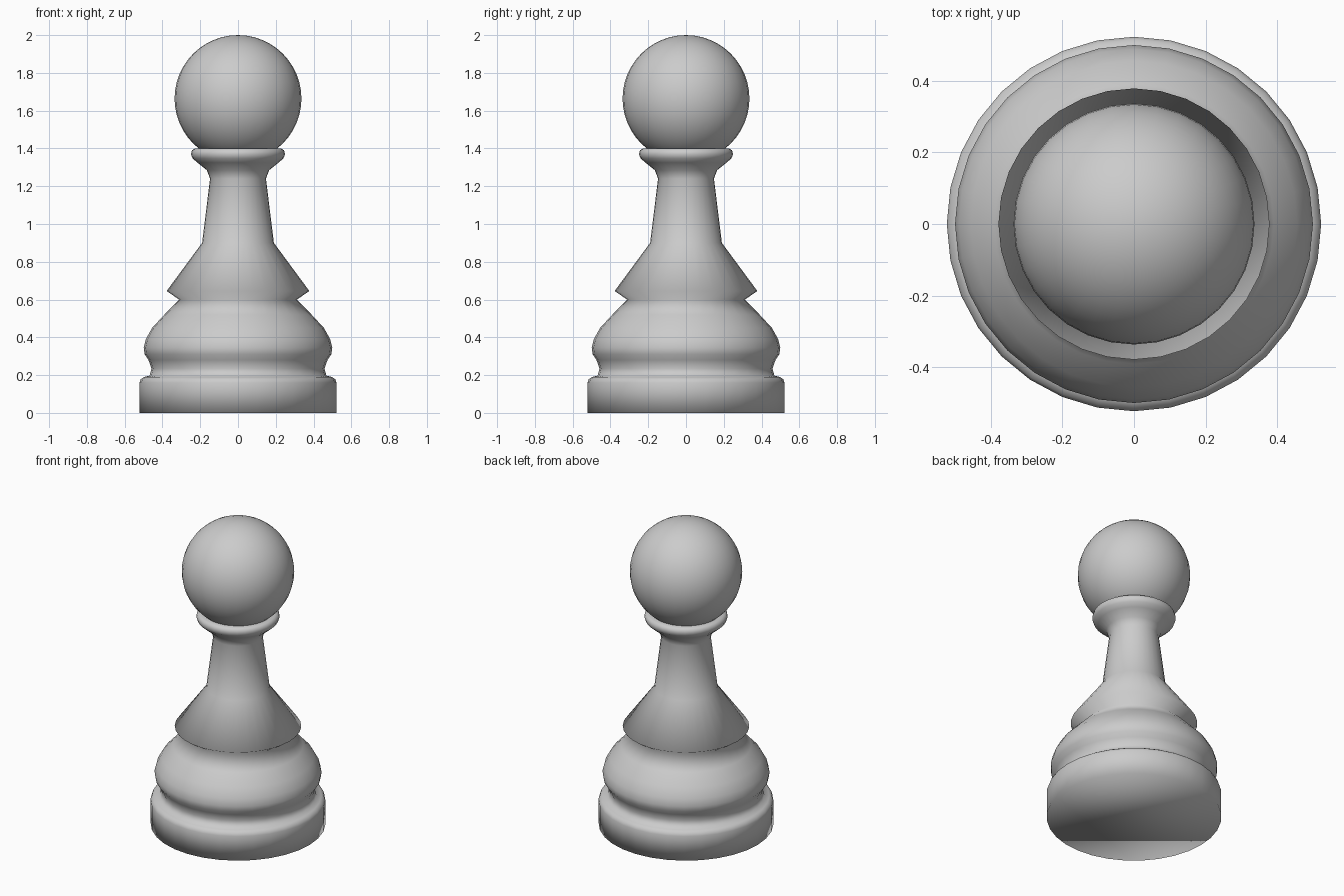
import bpy, bmesh, math

if "Cube" in bpy.data.objects:
    bpy.data.objects.remove(bpy.data.objects["Cube"])

SEGMENTS = 32


def lathe(name, profile):
    """Spin an (r, z) profile around z; the ends are capped."""
    bm = bmesh.new()
    rings = []
    for r, z in profile:
        rings.append([bm.verts.new((r * math.cos(a), r * math.sin(a), z))
                      for a in (2 * math.pi * i / SEGMENTS for i in range(SEGMENTS))])
    for low, high in zip(rings, rings[1:]):
        for i in range(SEGMENTS):
            j = (i + 1) % SEGMENTS
            bm.faces.new((low[i], low[j], high[j], high[i]))
    bm.faces.new(rings[0][::-1])
    bm.faces.new(rings[-1])
    for face in bm.faces:
        face.smooth = True
    mesh = bpy.data.meshes.new(name)
    bm.to_mesh(mesh)
    bm.free()
    obj = bpy.data.objects.new(name, mesh)
    bpy.context.collection.objects.link(obj)
    return obj


# Turned body: foot, waist, bulge, skirt, stem and collar in one profile
lathe("body", [
    (0.522, 0.0), (0.522, 0.16), (0.515, 0.178), (0.498, 0.19),   # foot
    (0.468, 0.197), (0.458, 0.235), (0.474, 0.28),                # waist
    (0.494, 0.31), (0.499, 0.345), (0.488, 0.39),                 # bulge
    (0.455, 0.45), (0.39, 0.52), (0.312, 0.60),
    (0.378, 0.645), (0.19, 0.90),                                 # skirt
    (0.148, 1.24),                                                # stem
    (0.165, 1.285), (0.215, 1.325), (0.241, 1.348),               # collar
    (0.249, 1.37), (0.244, 1.39), (0.228, 1.40), (0.18, 1.40),
])

# Ball head
bpy.ops.mesh.primitive_uv_sphere_add(segments=SEGMENTS, ring_count=24,
                                     radius=0.336, location=(0, 0, 1.664))
head = bpy.context.object
head.name = "head"
bpy.ops.object.shade_smooth()
